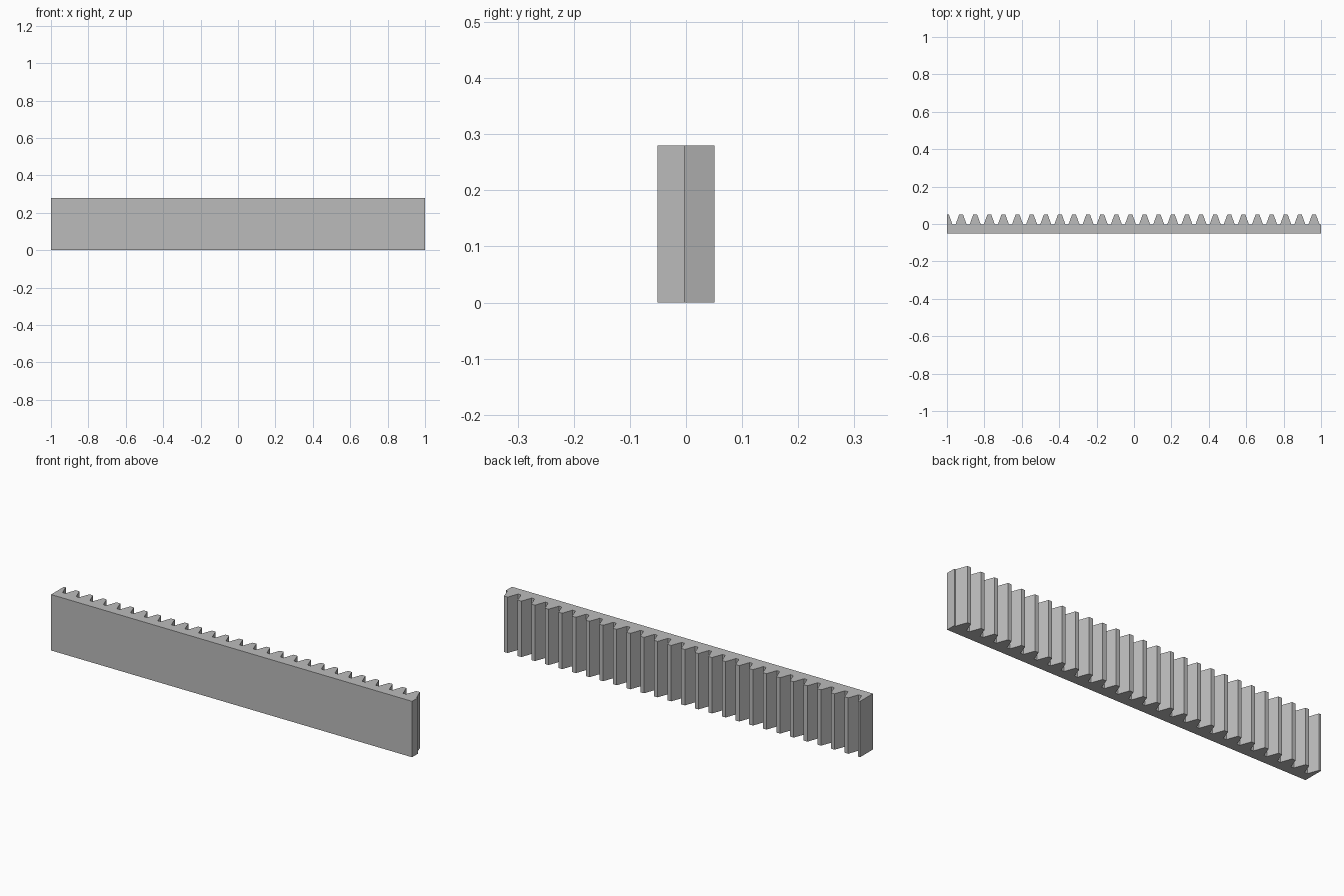
import bpy
import bmesh
import math

cube = bpy.data.objects.get("Cube")
if cube:
    bpy.data.objects.remove(cube, do_unlink=True)

LENGTH, DEPTH, HEIGHT = 2.0, 0.102, 0.28
PITCH = LENGTH / 26.5
MODULE = PITCH / math.pi
TIP_Y = DEPTH / 2
ROOT_Y = TIP_Y - 2.25 * MODULE
SLOPE = math.tan(math.radians(20))
TIP_HALF = PITCH / 4 - MODULE * SLOPE
ROOT_HALF = PITCH / 4 + 1.25 * MODULE * SLOPE

# Grey steel
steel = bpy.data.materials.new("grey steel")
steel.use_nodes = True
steel.diffuse_color = (0.5, 0.5, 0.5, 1)
steel.node_tree.nodes["Principled BSDF"].inputs["Base Color"].default_value = (0.5, 0.5, 0.5, 1)

# Rack outline: flat back, half a tooth at the right end, then whole teeth
left, right = LENGTH / 2, -LENGTH / 2
outline = [(left, -DEPTH / 2), (left, ROOT_Y)]
for i in reversed(range(27)):
    x = right + i * PITCH
    outline += [(x + ROOT_HALF, ROOT_Y), (x + TIP_HALF, TIP_Y)]
    if i:
        outline += [(x - TIP_HALF, TIP_Y), (x - ROOT_HALF, ROOT_Y)]
outline += [(right, TIP_Y), (right, -DEPTH / 2)]

# Extrude the outline to full height
bm = bmesh.new()
base = bm.faces.new([bm.verts.new((x, y, 0)) for x, y in outline])
top = bmesh.ops.extrude_face_region(bm, geom=[base], use_keep_orig=True)["geom"]
bmesh.ops.translate(bm, vec=(0, 0, HEIGHT), verts=[v for v in top if isinstance(v, bmesh.types.BMVert)])
bmesh.ops.recalc_face_normals(bm, faces=bm.faces)
mesh = bpy.data.meshes.new("gear_rack")
bm.to_mesh(mesh)
bm.free()
mesh.materials.append(steel)
bpy.context.collection.objects.link(bpy.data.objects.new("gear_rack", mesh))
